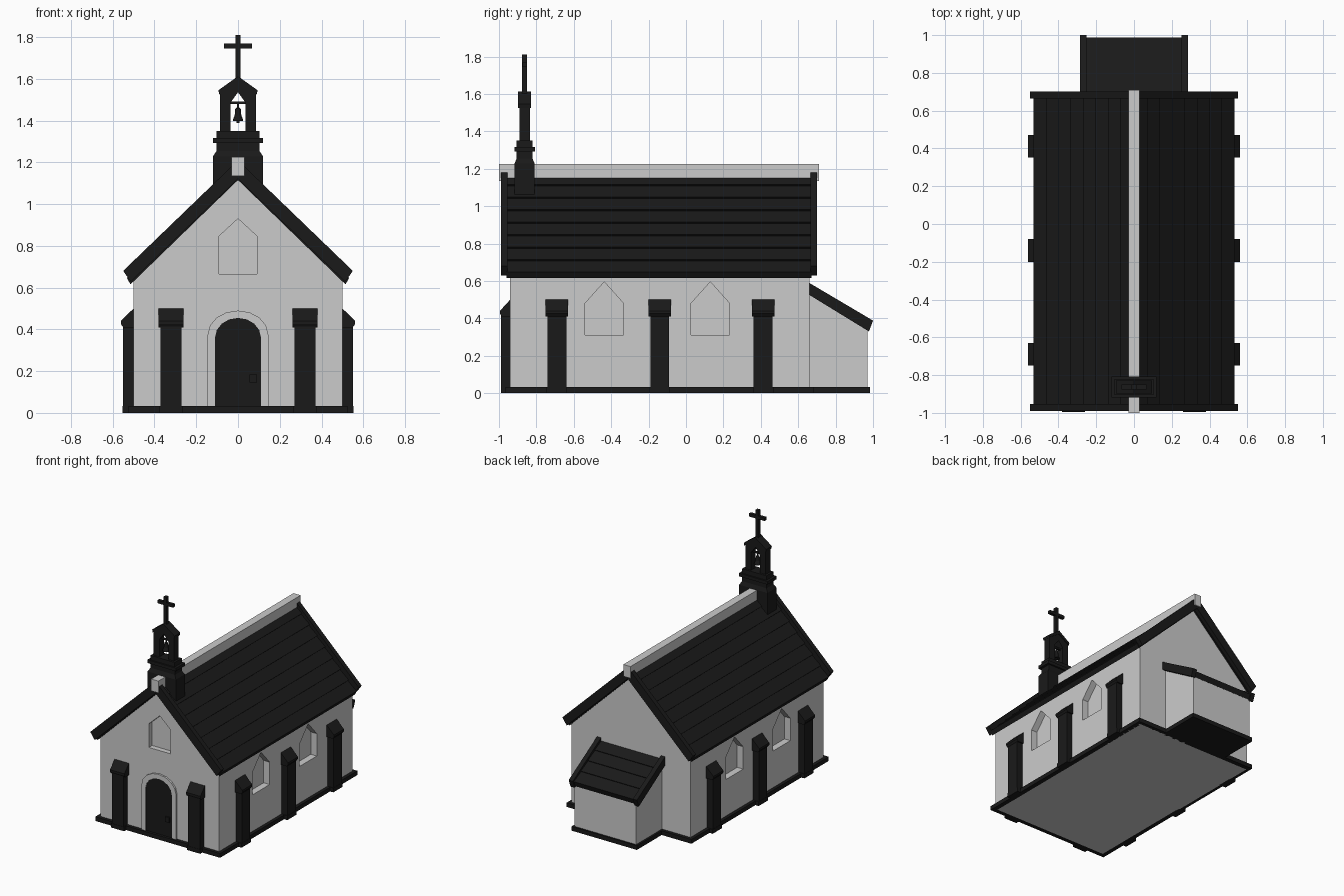
import bpy, bmesh, math
from mathutils import Vector

if "Cube" in bpy.data.objects:
    bpy.data.objects.remove(bpy.data.objects["Cube"])

black = bpy.data.materials.new("black_trim")
black.diffuse_color = (0.01, 0.01, 0.01, 1)
black.use_nodes = True
black.node_tree.nodes["Principled BSDF"].inputs["Base Color"].default_value = black.diffuse_color


def finish(name, bm, dark):
    bmesh.ops.recalc_face_normals(bm, faces=bm.faces)
    me = bpy.data.meshes.new(name)
    bm.to_mesh(me)
    bm.free()
    ob = bpy.data.objects.new(name, me)
    bpy.context.collection.objects.link(ob)
    if dark:
        me.materials.append(black)
    return ob


def prism(name, pts, axis, a, b, dark=True):
    """Extrude a 2D outline along an axis: x -> (y,z), y -> (x,z), z -> (x,y)."""
    place = {"x": lambda p, t: (t, p[0], p[1]),
             "y": lambda p, t: (p[0], t, p[1]),
             "z": lambda p, t: (p[0], p[1], t)}[axis]
    bm = bmesh.new()
    lo = [bm.verts.new(place(p, a)) for p in pts]
    hi = [bm.verts.new(place(p, b)) for p in pts]
    bm.faces.new(lo)
    bm.faces.new(hi)
    n = len(pts)
    for i in range(n):
        j = (i + 1) % n
        bm.faces.new((lo[i], lo[j], hi[j], hi[i]))
    return finish(name, bm, dark)


def box(name, x0, x1, y0, y1, z0, z1, dark=True):
    return prism(name, [(x0, y0), (x1, y0), (x1, y1), (x0, y1)], "z", z0, z1, dark)


def cut(ob, cutter):
    m = ob.modifiers.new("cut", "BOOLEAN")
    m.operation, m.object, m.solver = "DIFFERENCE", cutter, "EXACT"
    bpy.context.view_layer.objects.active = ob
    bpy.ops.object.modifier_apply(modifier=m.name)
    bpy.data.objects.remove(cutter)


def mirror(ob):
    ob.modifiers.new("mirror", "MIRROR")
    return ob


def pointed(c, w, z0, z1, z2):
    return [(c - w, z0), (c + w, z0), (c + w, z1), (c, z2), (c - w, z1)]


def courses(eave, ridge, n, step):
    """Stepped tile line from eave to ridge."""
    e, r = Vector(eave), Vector(ridge)
    d = (r - e).normalized()
    nrm = Vector((-d.y, d.x))
    if nrm.y < 0:
        nrm = -nrm
    out = []
    for i in range(n):
        out.append(tuple(e.lerp(r, i / n) + nrm * step))
        out.append(tuple(e.lerp(r, (i + 1) / n)))
    return out


# nave walls with window niches
walls = prism("nave_walls", [(-0.5, 0), (0.5, 0), (0.5, 0.63), (0, 1.125), (-0.5, 0.63)],
              "y", -0.94, 0.66, False)
cut(walls, prism("cutter", pointed(0, 0.092, 0.665, 0.845, 0.93), "y", -1.1, -0.90))
for s in (-1, 1):
    for c in (-0.437, 0.13):
        cut(walls, prism("cutter", pointed(c, 0.103, 0.31, 0.48, 0.595), "x",
                         s * 0.45, s * 0.7))

# plinth strips around the nave
mirror(box("side_plinth", 0.49, 0.525, -0.965, 0.685, 0, 0.032))
box("front_plinth", -0.5, 0.5, -0.965, -0.93, 0, 0.032)
box("back_plinth", -0.5, 0.5, 0.65, 0.685, 0, 0.032)

# buttresses with sloping caps
side_shaft = [(0.495, 0), (0.55, 0), (0.55, 0.42), (0.495, 0.42)]
side_cap = [(0.495, 0.41), (0.55, 0.41), (0.561, 0.425), (0.561, 0.44), (0.495, 0.505)]
for c in (-0.69, -0.14, 0.412):
    mirror(prism("side_buttress", side_shaft, "y", c - 0.05, c + 0.05))
    mirror(prism("side_buttress_cap", side_cap, "y", c - 0.06, c + 0.06))
    mirror(box("side_buttress_foot", 0.495, 0.552, c - 0.055, c + 0.055, 0, 0.032))
mirror(box("front_buttress", 0.27, 0.37, -0.988, -0.935, 0, 0.42))
mirror(prism("front_buttress_cap", [(-0.935, 0.41), (-0.985, 0.41), (-0.995, 0.425),
                                    (-0.995, 0.44), (-0.935, 0.505)], "x", 0.26, 0.38))
mirror(box("front_buttress_foot", 0.265, 0.375, -0.99, -0.935, 0, 0.032))

# main roof: tiled slopes, barge boards and ridge cap
mirror(prism("roof_slope", [(0, 1.115), (0.515, 0.615)]
             + courses((0.525, 0.64), (0, 1.175), 8, 0.010), "y", -0.96, 0.67))
barge = [(0, 1.12), (0.513, 0.628), (0.55, 0.68), (0, 1.21)]
for y in (-0.99, 0.665):
    mirror(prism("barge_board", barge, "y", y, y + 0.036))
box("ridge_cap", -0.03, 0.03, -1.0, 0.71, 1.135, 1.225, False)

# vestry at the back with a lean-to roof
prism("vestry_walls", [(0.65, 0.01), (0.97, 0.01), (0.97, 0.35), (0.65, 0.54)], "x", -0.26, 0.26, False)
box("vestry_plinth", -0.275, 0.275, 0.685, 0.983, 0, 0.032)
prism("vestry_roof", [(0.65, 0.535), (0.972, 0.34)]
      + courses((0.985, 0.375), (0.65, 0.57), 4, 0.006), "x", -0.27, 0.27)
mirror(prism("vestry_barge_board", [(0.655, 0.528), (0.978, 0.33), (1.0, 0.388), (0.655, 0.592)],
             "x", 0.252, 0.287))


# arched doorway
def arch(w, spring, rise, n=8):
    return [(w * math.cos(math.pi * i / n), spring + rise * math.sin(math.pi * i / n))
            for i in range(n + 1)]


outer, inner = arch(0.145, 0.375, 0.115), arch(0.11, 0.36, 0.095)
prism("door_surround", [(0.145, 0.03)] + outer + [(-0.145, 0.03), (-0.11, 0.03)]
      + inner[::-1] + [(0.11, 0.03)], "y", -0.953, -0.93, False)
prism("door", [(0.11, 0)] + inner + [(-0.11, 0)], "y", -0.946, -0.93)
box("door_latch", 0.055, 0.09, -0.956, -0.94, 0.145, 0.185)

# bell turret: stepped base
yc = -0.863
box("turret_base", -0.12, 0.12, yc - 0.054, yc + 0.054, 1.0, 1.228)
bm = bmesh.new()
rings = [[bm.verts.new((sx * w, yc + sy * d, z)) for sx, sy in ((-1, -1), (1, -1), (1, 1), (-1, 1))]
         for w, d, z in ((0.12, 0.054, 1.228), (0.102, 0.042, 1.255))]
for i in range(4):
    j = (i + 1) % 4
    bm.faces.new((rings[0][i], rings[0][j], rings[1][j], rings[1][i]))
bm.faces.new(rings[0])
bm.faces.new(rings[1])
finish("turret_slope", bm, True)
box("turret_neck", -0.102, 0.102, yc - 0.042, yc + 0.042, 1.25, 1.295)
box("turret_ledge", -0.12, 0.12, yc - 0.055, yc + 0.055, 1.292, 1.316)
box("turret_step", -0.102, 0.102, yc - 0.043, yc + 0.043, 1.316, 1.35)

# bell turret: open frame and little roof
frame = prism("turret_frame", pointed(0, 0.086, 1.345, 1.535, 1.60), "y", yc - 0.028, yc + 0.028)
cut(frame, prism("cutter", pointed(0, 0.037, 1.35, 1.485, 1.535), "y", yc - 0.1, yc + 0.1))
mirror(prism("turret_roof", [(0, 1.585), (0.09, 1.525), (0.094, 1.545), (0, 1.612)],
             "y", yc - 0.034, yc + 0.034))

# bell on its bar
box("bell_bar", -0.04, 0.04, yc - 0.006, yc + 0.006, 1.478, 1.49)
bm = bmesh.new()
prof = [(0.005, 1.48), (0.005, 1.462), (0.013, 1.457), (0.016, 1.425), (0.025, 1.402), (0.025, 1.397)]
prev = None
for r, z in prof:
    ring = [bm.verts.new((r * math.cos(math.tau * i / 12), yc + r * math.sin(math.tau * i / 12), z))
            for i in range(12)]
    if prev:
        for i in range(12):
            j = (i + 1) % 12
            bm.faces.new((prev[i], prev[j], ring[j], ring[i]))
    else:
        bm.faces.new(ring)
    prev = ring
bm.faces.new(prev)
finish("bell", bm, True)
box("bell_clapper", -0.006, 0.006, yc - 0.006, yc + 0.006, 1.387, 1.40)

# cross
box("cross_upright", -0.012, 0.012, yc - 0.013, yc + 0.013, 1.59, 1.81)
box("cross_arm", -0.066, 0.066, yc - 0.012, yc + 0.012, 1.745, 1.768)
